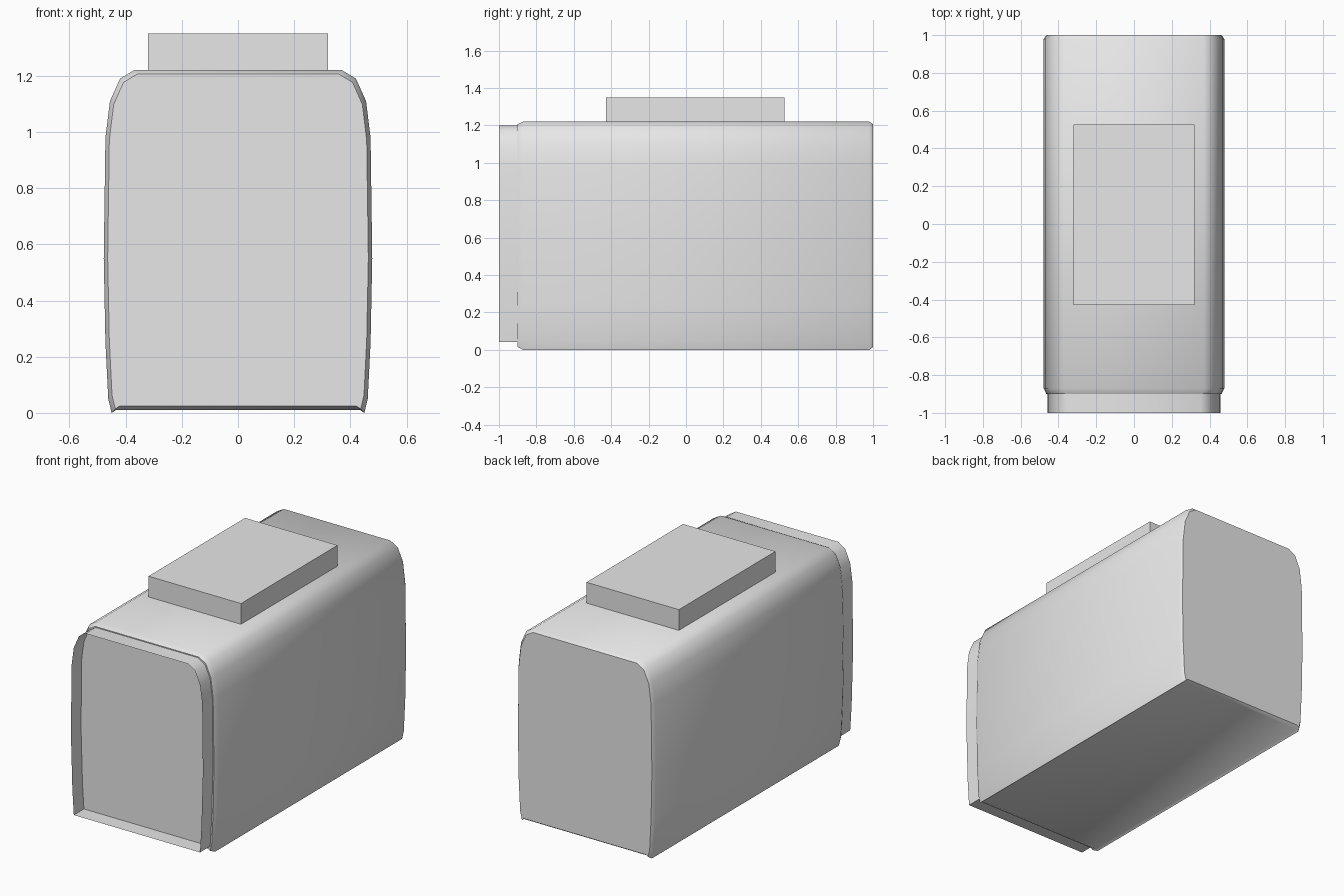
import bpy
import bmesh
import math

cube = bpy.data.objects.get("Cube")
if cube:
    bpy.data.objects.remove(cube, do_unlink=True)

# Single plain grey
grey = bpy.data.materials.new("plain_grey")
grey.use_nodes = True
colour = (0.8, 0.8, 0.8, 1)
grey.diffuse_color = colour
grey.node_tree.nodes["Principled BSDF"].inputs["Base Color"].default_value = colour

# Right half of the arched cross-section (x, z), bottom to top
HALF = [(0.435, 0.01), (0.45, 0.0), (0.462, 0.05), (0.472, 0.25), (0.478, 0.55),
        (0.472, 0.98), (0.456, 1.11), (0.42, 1.19), (0.37, 1.22)]
RIM_HALF = [(0.437, 0.042), (0.447, 0.2), (0.457, 0.55), (0.452, 0.98),
            (0.437, 1.09), (0.402, 1.17), (0.355, 1.2)]


def mirrored(half):
    return half + [(-x, z) for x, z in reversed(half)]


def inset(points, amount):
    cz = 0.61
    return [(x * (1 - amount / 0.478), cz + (z - cz) * (1 - amount / cz)) for x, z in points]


def finish(bm, name, smooth=True):
    mesh = bpy.data.meshes.new(name)
    bm.to_mesh(mesh)
    bm.free()
    obj = bpy.data.objects.new(name, mesh)
    bpy.context.collection.objects.link(obj)
    mesh.materials.append(grey)
    if smooth:
        bpy.ops.object.select_all(action='DESELECT')
        obj.select_set(True)
        bpy.context.view_layer.objects.active = obj
        bpy.ops.object.shade_smooth_by_angle(angle=math.radians(40))
    return obj


def loft(name, sections, caps):
    """Skin a list of (y, outline) sections along y."""
    bm = bmesh.new()
    rings = [[bm.verts.new((x, y, z)) for x, z in pts] for y, pts in sections]
    n = len(rings[0])
    for a, b in zip(rings, rings[1:]):
        for i in range(n):
            j = (i + 1) % n
            bm.faces.new((a[i], a[j], b[j], b[i]))
    if caps:
        bm.faces.new(rings[0])
        bm.faces.new(rings[-1])
    bmesh.ops.recalc_face_normals(bm, faces=bm.faces)
    return finish(bm, name)


# Main housing with softened ends
outline = mirrored(HALF)
small = inset(outline, 0.014)
loft("housing", [(-0.9, small), (-0.87, outline), (0.98, outline), (1.0, small)], True)

# Thin open rim around the front panel
rim = mirrored(RIM_HALF)
loft("front_rim", [(-1.0, rim), (-0.895, rim)], False)

# Flat block on the roof
bm = bmesh.new()
bmesh.ops.create_cube(bm, size=1)
bmesh.ops.scale(bm, vec=(0.64, 0.955, 0.14), verts=bm.verts)
bmesh.ops.translate(bm, vec=(0, 0.05, 1.28), verts=bm.verts)
finish(bm, "roof_block", smooth=False)
